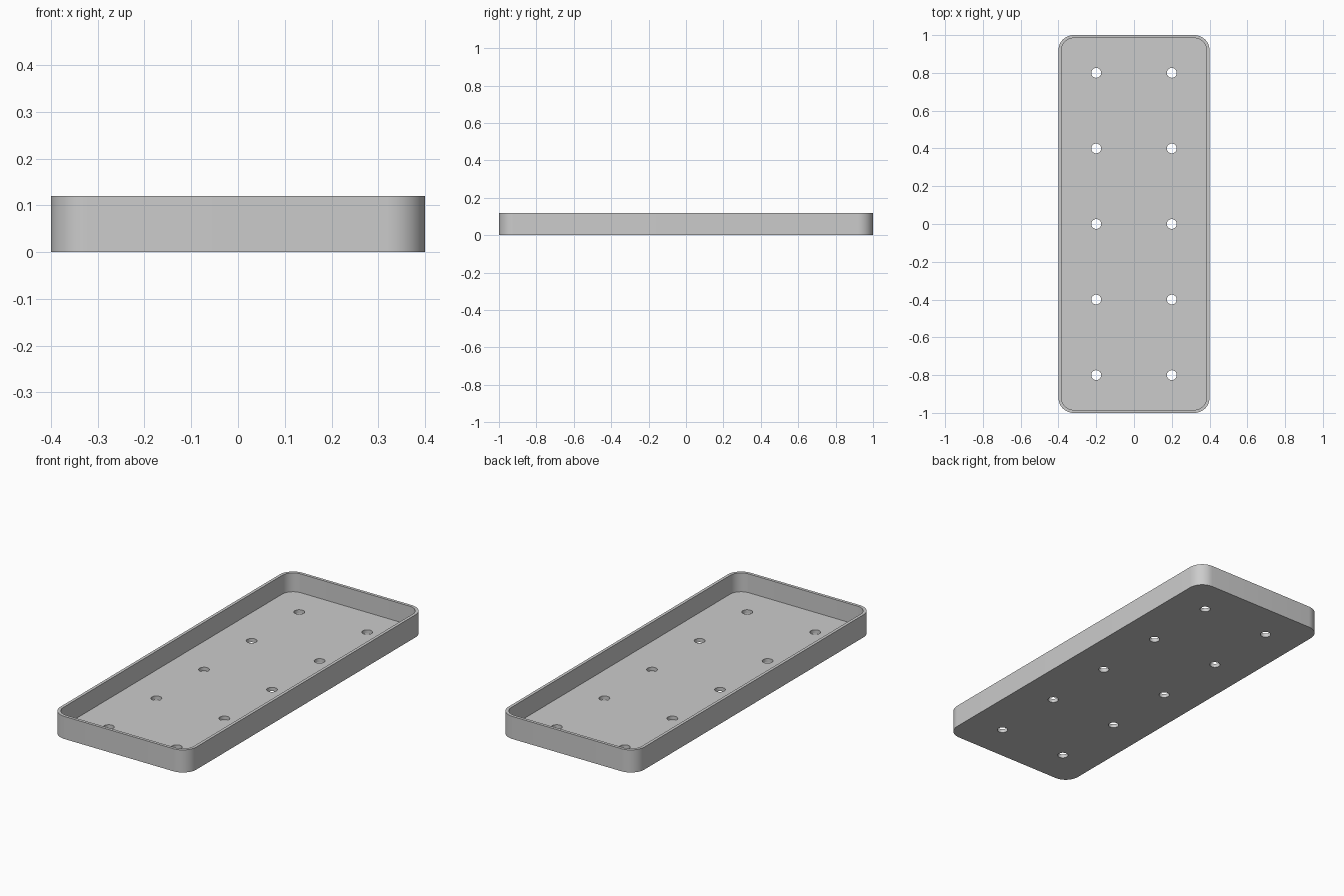
import bpy, bmesh, math

if "Cube" in bpy.data.objects:
    bpy.data.objects.remove(bpy.data.objects["Cube"])

HALF_X, HALF_Y, HEIGHT = 0.4, 1.0, 0.12
WALL, FLOOR, CORNER = 0.016, 0.02, 0.08
HOLE_R, SEGMENTS = 0.026, 12

grey = bpy.data.materials.new("grey")
grey.diffuse_color = (0.6, 0.6, 0.6, 1)
grey.use_nodes = True
grey.node_tree.nodes["Principled BSDF"].inputs["Base Color"].default_value = grey.diffuse_color


def rounded_loop(bm, inset, z):
    """Ring of vertices around a rounded rectangle."""
    r = CORNER - inset
    ring = []
    for i, (sx, sy) in enumerate([(1, 1), (-1, 1), (-1, -1), (1, -1)]):
        for k in range(SEGMENTS + 1):
            a = math.pi / 2 * (i + k / SEGMENTS)
            ring.append(bm.verts.new((sx * (HALF_X - CORNER) + r * math.cos(a),
                                      sy * (HALF_Y - CORNER) + r * math.sin(a), z)))
    return ring


def make_object(name, bm):
    bmesh.ops.recalc_face_normals(bm, faces=bm.faces)
    mesh = bpy.data.meshes.new(name)
    bm.to_mesh(mesh)
    bm.free()
    mesh.materials.append(grey)
    obj = bpy.data.objects.new(name, mesh)
    bpy.context.collection.objects.link(obj)
    return obj


# Tray: outer wall, rim, inner wall, closed by underside and floor
bm = bmesh.new()
rings = [rounded_loop(bm, 0, 0), rounded_loop(bm, 0, HEIGHT),
         rounded_loop(bm, WALL, HEIGHT), rounded_loop(bm, WALL, FLOOR)]
for low, high in zip(rings, rings[1:]):
    for i in range(len(low)):
        j = (i + 1) % len(low)
        bm.faces.new((low[i], low[j], high[j], high[i]))
bm.faces.new(rings[0])
bm.faces.new(rings[-1])
tray = make_object("tray", bm)

# Drain holes: two columns of five
bm = bmesh.new()
for x in (-0.2, 0.2):
    for row in range(-2, 3):
        new = bmesh.ops.create_cone(bm, cap_ends=True, segments=32, radius1=HOLE_R,
                                    radius2=HOLE_R, depth=0.08)["verts"]
        bmesh.ops.translate(bm, verts=new, vec=(x, row * 0.4, FLOOR / 2))
cutter = make_object("drain_hole_cutter", bm)
cutter.hide_render = True

cut = tray.modifiers.new("drain_holes", "BOOLEAN")
cut.operation, cut.solver, cut.object = "DIFFERENCE", "EXACT", cutter
bpy.context.view_layer.objects.active = tray
tray.select_set(True)
cutter.select_set(False)
bpy.ops.object.modifier_apply(modifier=cut.name)
bpy.data.objects.remove(cutter)

# Smooth corners and holes, sharp rims
bpy.ops.object.shade_smooth_by_angle(angle=math.radians(30))
